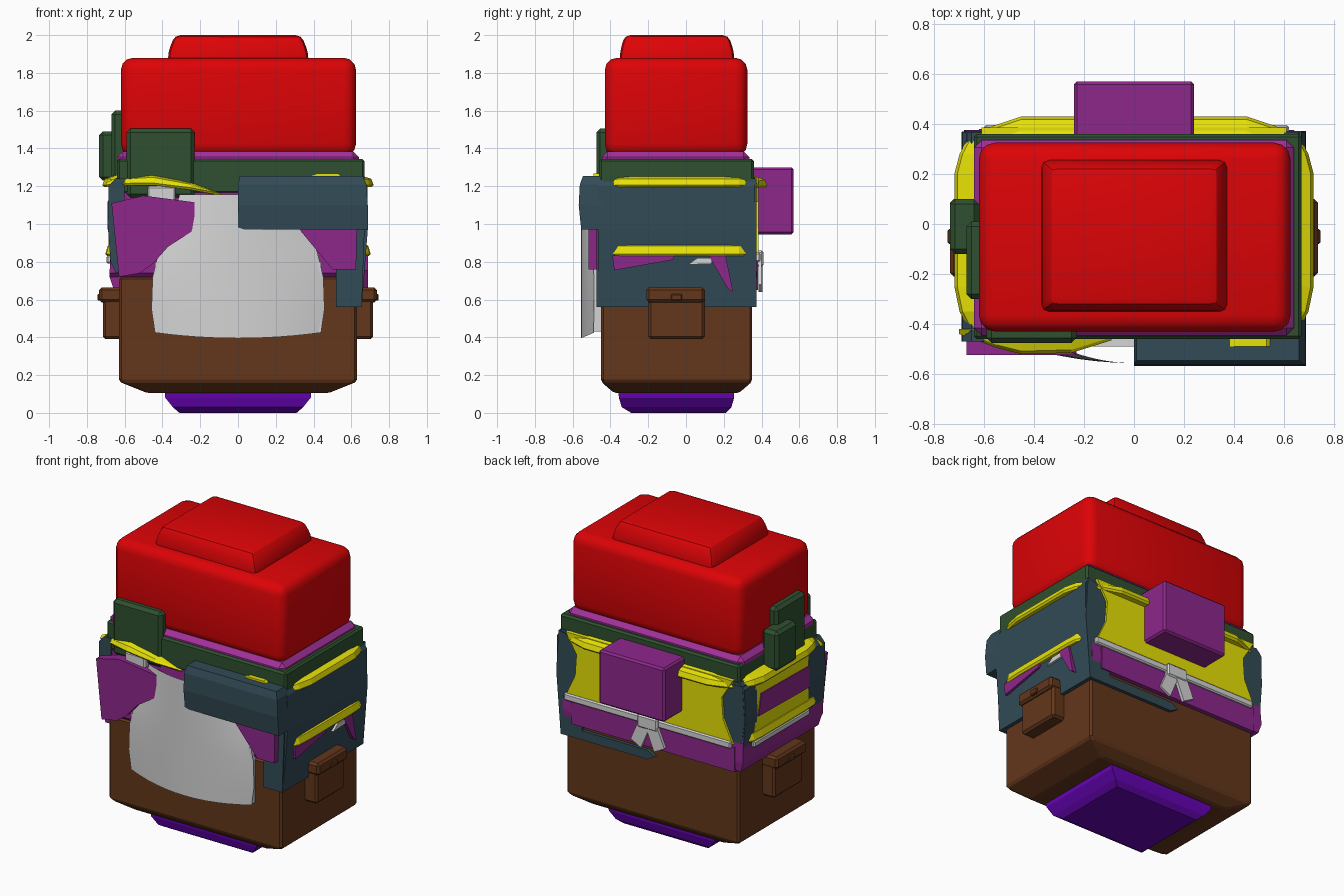
import bpy, bmesh

cube = bpy.data.objects.get("Cube")
if cube:
    bpy.data.objects.remove(cube, do_unlink=True)


def material(name, rgb):
    m = bpy.data.materials.new(name)
    m.use_nodes = True
    color = (*rgb, 1)
    m.diffuse_color = color
    m.node_tree.nodes["Principled BSDF"].inputs["Base Color"].default_value = color
    return m


RED = material("bright red", (0.72, 0.001, 0.002))
GREEN = material("forest green", (0.028, 0.08, 0.029))
SLATE = material("slate blue", (0.032, 0.07, 0.093))
YELLOW = material("yellow", (0.84, 0.8, 0.002))
MAGENTA = material("magenta", (0.27, 0.02, 0.26))
PINK = material("pink purple", (0.36, 0.03, 0.32))
BROWN = material("brown", (0.125, 0.037, 0.011))
VIOLET = material("violet", (0.135, 0.001, 0.47))
WHITE = material("off white", (0.66, 0.66, 0.66))


def finish(name, bm, mat, bevel=0, segments=1):
    bmesh.ops.recalc_face_normals(bm, faces=bm.faces)
    if bevel:
        bmesh.ops.bevel(bm, geom=bm.edges[:], offset=bevel, segments=segments,
                        profile=0.5, affect='EDGES', clamp_overlap=True)
    mesh = bpy.data.meshes.new(name)
    bm.to_mesh(mesh)
    bm.free()
    mesh.materials.append(mat)
    obj = bpy.data.objects.new(name, mesh)
    bpy.context.collection.objects.link(obj)
    if segments > 1:
        bpy.ops.object.select_all(action='DESELECT')
        obj.select_set(True)
        bpy.context.view_layer.objects.active = obj
        bpy.ops.object.shade_smooth_by_angle()


def skin(name, mat, loops, bevel=0, segments=1):
    """Join equal loops of points into a closed solid."""
    bm = bmesh.new()
    loops = [[bm.verts.new(p) for p in loop] for loop in loops]
    bm.faces.new(loops[0])
    bm.faces.new(loops[-1])
    for a, b in zip(loops, loops[1:]):
        for i in range(len(a)):
            j = (i + 1) % len(a)
            bm.faces.new((a[i], a[j], b[j], b[i]))
    finish(name, bm, mat, bevel, segments)


def loft(name, mat, rings, bevel=0, segments=1):
    """Join rectangles given as (z, x0, x1, y0, y1)."""
    skin(name, mat, [[(x0, y0, z), (x1, y0, z), (x1, y1, z), (x0, y1, z)]
                     for z, x0, x1, y0, y1 in rings], bevel, segments)


def box(name, mat, x, y, z, bevel=0, segments=1):
    loft(name, mat, [(h, *x, *y) for h in z], bevel, segments)


def prism(name, mat, axis, span, outline):
    """Extrude an outline along an axis; the outline uses the other two axes in order."""
    k = "xyz".index(axis)
    skin(name, mat, [[(*p[:k], d, *p[k:]) for p in outline] for d in span])


def lip(name, axis, sign, inner, sections):
    """Sloping rim along an axis; sections are (along, outward, low, high)."""
    loops = []
    for a, out, low, high in sections:
        profile = [(inner, high), (out - .012, low + .6 * (high - low)),
                   (out, low + .012), (out - .01, low), (inner, low)]
        loops.append([(a, sign * o, z) if axis == "x" else (sign * o, a, z)
                      for o, z in profile])
    skin(name, YELLOW, loops)


def flip(points):
    return [(-a, b) for a, b in points]


# Hat and its band
box("hat_crown", RED, (-.62, .625), (-.43, .325), (1.36, 1.88), .065, 3)
loft("hat_top", RED, [(1.84, -.37, .372, -.35, .255), (1.91, -.37, .372, -.35, .255),
                      (2, -.335, .335, -.325, .225)], .03, 2)
box("hat_trim", PINK, (-.64, .64), (-.445, .335), (1.3, 1.385), .03)
box("head_band", GREEN, (-.64, .67), (-.46, .36), (1.16, 1.345), .012)

# Blocks fixed to the band
box("band_front_block", GREEN, (-.59, -.23), (-.475, -.4), (1.14, 1.505), .02)
box("band_side_block", GREEN, (-.67, -.59), (-.3, .01), (1.2, 1.6), .02)
box("band_outer_block", GREEN, (-.735, -.62), (-.12, .1), (1.23, 1.49), .02)

# Lower body and foot
loft("trousers", BROWN, [(.105, -.48, .48, -.38, .28), (.165, -.63, .63, -.45, .35),
                         (.72, -.63, .63, -.45, .35)], .012)
loft("foot", VIOLET, [(0, -.31, .31, -.29, .21), (.03, -.345, .345, -.34, .24),
                      (.08, -.385, .385, -.355, .255), (.13, -.39, .39, -.36, .255)])

# Hip pouches
for side, s in (("left", 1), ("right", -1)):
    def span(a, b):
        return tuple(sorted((s * a, s * b)))
    box(side + "_pouch", BROWN, span(.6, .715), (-.2, .1), (.39, .61), .014)
    box(side + "_pouch_flap", BROWN, span(.6, .735), (-.21, .1), (.585, .665), .014)
    box(side + "_pouch_clasp", BROWN, span(.7, .745), (-.08, -.02), (.595, .63), .006)

# Shirt under the jacket, with open chest flaps
loft("shirt", MAGENTA, [(.66, -.66, .63, -.44, .37), (.72, -.68, .64, -.44, .375),
                        (.74, -.68, .64, -.46, .375), (1.05, -.665, .65, -.46, .36),
                        (1.25, -.63, .63, -.45, .35)])
prism("right_chest_flap", MAGENTA, "y", (-.524, -.45),
      [(-.67, 1.11), (-.5, 1.15), (-.23, 1.115), (-.23, .97), (-.37, .88),
       (-.45, .79), (-.52, .74), (-.63, .72)])
prism("left_chest_flap", MAGENTA, "y", (-.515, -.45),
      [(.33, 1), (.63, 1), (.625, .76), (.5, .76), (.33, .965)])

# Slate jacket: left side, front plate and corners
prism("jacket_left_side", SLATE, "y", (-.465, .365),
      [(.6, .56), (.655, .56), (.687, .97), (.685, 1.2), (.655, 1.25), (.6, 1.25)])
loft("jacket_front_plate", SLATE, [(.972, 0, .687, -.555, -.44), (1.1, 0, .687, -.568, -.44),
                                   (1.21, 0, .68, -.562, -.44), (1.255, .01, .66, -.545, -.44)])
prism("jacket_front_flap", SLATE, "y", (-.475, -.44),
      [(.52, .56), (.655, .56), (.67, .97), (.52, .97)])
prism("jacket_back_left", SLATE, "y", (.33, .372),
      [(.67, 1.24), (.5, 1.2), (.5, .62), (.02, .62), (-.03, .59), (.02, .56),
       (.655, .56), (.687, .97)])
corner = [(-.645, .74), (-.675, .8), (-.69, 1), (-.685, 1.2), (-.65, 1.24), (-.6, 1.24), (-.6, .74)]
prism("jacket_right_back_corner", SLATE, "y", (.24, .368), corner)
prism("jacket_right_front_corner", SLATE, "y", (-.47, -.3), corner)
prism("jacket_back_right", SLATE, "y", (.33, .37),
      [(-.5, 1.22), (-.67, 1.22), (-.687, 1), (-.66, .8), (-.56, .8)])

# Yellow lining with its turned-out lips
for side, s in (("left", 1), ("right", -1)):
    for level, low, high in (("upper", 1.195, 1.268), ("lower", .83, .92)):
        reach = .718 if level == "upper" else .702
        lip(f"lining_{level}_lip_{side}", "y", s, .62,
            [(-.42, .66, low, high - .015), (-.35, .697, low, high),
             (-.25, reach, low, high), (.2, reach, low, high),
             (.28, .697, low, high), (.35, .66, low, high - .015)])
prism("lining_right_panel", YELLOW, "x", (-.686, -.62),
      [(-.3, 1.2), (.26, 1.2), (.24, 1.08), (.27, .86), (-.3, .86)])
prism("lining_right_patch", MAGENTA, "x", (-.692, -.684),
      [(-.3, 1.11), (.2, 1.12), (.23, .98), (-.3, .97)])
back = [(.61, 1.25), (.53, 1.12), (.54, .98), (.61, .83)]
prism("lining_back_panel", YELLOW, "y", (.33, .385), back + flip(back)[::-1])
lip("lining_back_lip", "x", 1, .33,
    [(a, out, 1.19, high) for a, out, high in
     ((-.64, .355, 1.23), (-.57, .39, 1.25), (-.45, .43, 1.265),
      (.45, .43, 1.265), (.57, .39, 1.25), (.64, .355, 1.23))])
lip("lining_front_lip", "x", -1, .42,
    [(-.7, .44, 1.195, 1.22), (-.64, .46, 1.2, 1.245), (-.55, .495, 1.205, 1.265),
     (-.45, .52, 1.205, 1.275), (-.25, .515, 1.18, 1.23), (-.09, .465, 1.15, 1.17)])
prism("lining_front_tip", YELLOW, "y", (-.49, -.45),
      [(.37, 1.25), (.42, 1.268), (.53, 1.268), (.55, 1.25)])

# Tears in the left side
prism("side_tear_front", MAGENTA, "x", (.655, .688), [(-.39, .832), (-.06, .832), (-.07, .81), (-.38, .755)])
prism("side_tear_back", MAGENTA, "x", (.655, .689), [(.12, .832), (.21, .832), (.25, .64), (.22, .66)])
prism("side_tear_lining", WHITE, "x", (.655, .688), [(.01, .785), (.06, .82), (.13, .82), (.14, .79)])

# Back pack, apron strap and bow
box("back_pack", MAGENTA, (-.24, .24), (.34, .57), (.945, 1.3), .012)
box("back_hem", MAGENTA, (-.62, .57), (.34, .38), (.65, .81))
box("apron_strap_back", WHITE, (-.6, .62), (.34, .395), (.8, .848), .008)
box("apron_strap_right", WHITE, (-.697, -.62), (-.3, .28), (.79, .832), .008)
box("bow_knot", WHITE, (-.075, .075), (.36, .41), (.775, .86), .01)
tail = [(-.03, .83), (.06, .83), (.125, .68), (.05, .64)]
prism("bow_tail_left", WHITE, "y", (.385, .4), tail)
prism("bow_tail_right", WHITE, "y", (.385, .405), flip(tail))

# Curved front apron
bm = bmesh.new()
rows = []
columns = 12
for z, half in ((.395, .44), (.55, .458), (.72, .452), (.85, .42), (.97, .36), (1.155, .31)):
    row = []
    for i in range(columns + 1):
        t = 2 * i / columns - 1
        drop = .03 * t * t if z < .5 else 0
        row.append(bm.verts.new((t * half, -.556 + .07 * t * t, z + drop)))
    rows.append(row)
for a, b in zip(rows, rows[1:]):
    for i in range(columns):
        bm.faces.new((a[i], a[i + 1], b[i + 1], b[i]))
bmesh.ops.solidify(bm, geom=bm.faces[:], thickness=.03)
finish("front_apron", bm, WHITE, 0, 2)
box("apron_backing", WHITE, (-.44, .44), (-.49, -.44), (.43, .8))
box("apron_knot", WHITE, (-.48, -.33), (-.5, -.45), (1.12, 1.2), .01)
